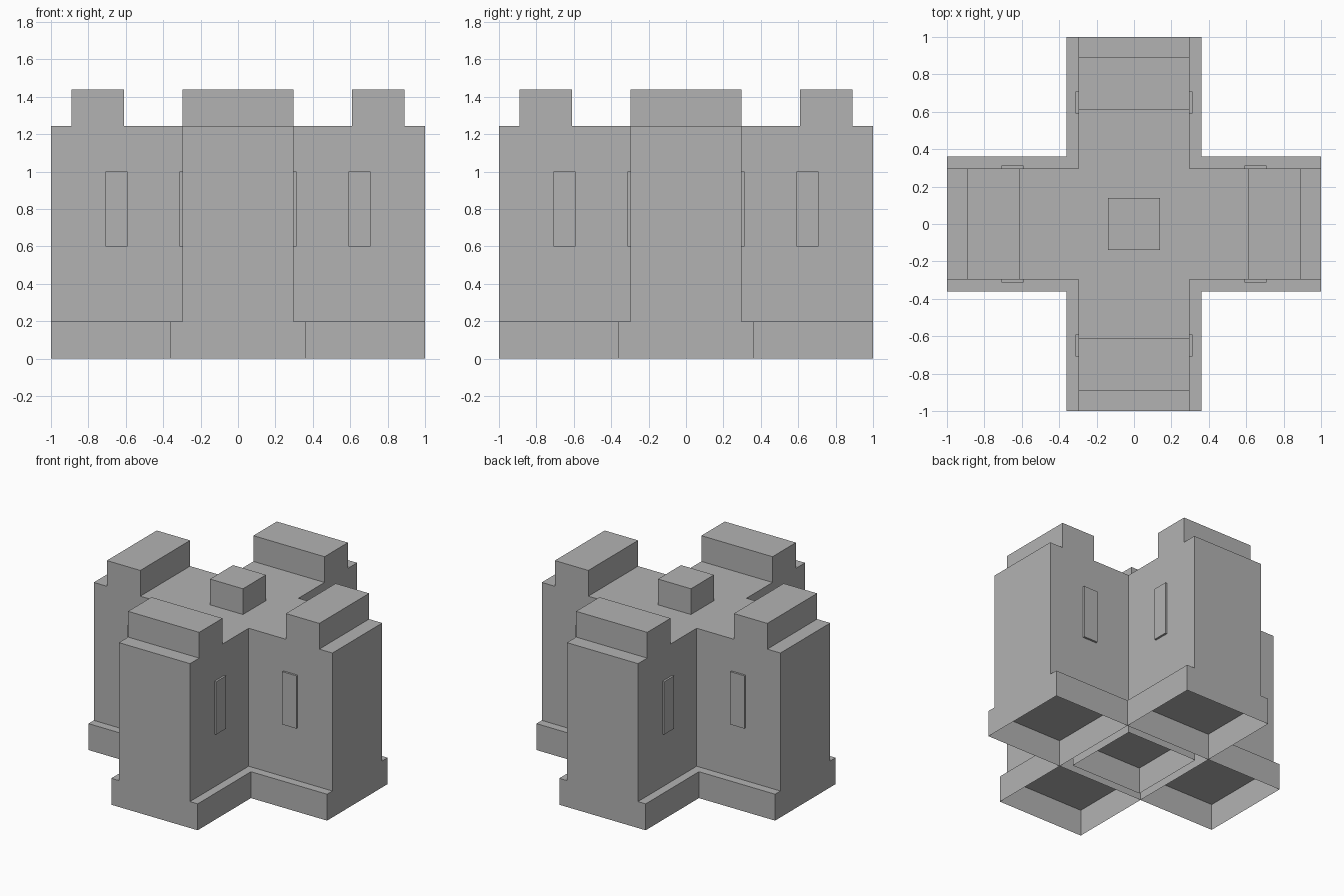
import bpy
import bmesh

if "Cube" in bpy.data.objects:
    bpy.data.objects.remove(bpy.data.objects["Cube"], do_unlink=True)

END = 1.0        # reach of each wing
WALL = 0.298     # half width of the walls
BASE = 0.362     # half width of the plinth
STEP = 0.2       # plinth top
ROOF = 1.245
TOP = 1.44

stone = bpy.data.materials.new("stone_grey")
stone.use_nodes = True
stone.diffuse_color = (0.45, 0.45, 0.45, 1)
stone.node_tree.nodes["Principled BSDF"].inputs["Base Color"].default_value = (0.45, 0.45, 0.45, 1)


def prism(name, outline, z0, z1, top=True, bottom=False):
    """Upright walls over a counter-clockwise outline, with optional caps."""
    bm = bmesh.new()
    low = [bm.verts.new((x, y, z0)) for x, y in outline]
    high = [bm.verts.new((x, y, z1)) for x, y in outline]
    n = len(outline)
    for i in range(n):
        j = (i + 1) % n
        bm.faces.new((low[i], low[j], high[j], high[i]))
    if top:
        bm.faces.new(high)
    if bottom:
        bm.faces.new(low[::-1])
    mesh = bpy.data.meshes.new(name)
    bm.to_mesh(mesh)
    bm.free()
    mesh.materials.append(stone)
    obj = bpy.data.objects.new(name, mesh)
    bpy.context.collection.objects.link(obj)
    return obj


def turn(points, quarter):
    for _ in range(quarter):
        points = [(-y, x) for x, y in points]
    return points


def cross(half):
    arm = [(END, -half), (END, half), (half, half)]
    return [p for q in range(4) for p in turn(arm, q)]


def rect(x0, x1, y0, y1):
    return [(x0, y0), (x1, y0), (x1, y1), (x0, y1)]


# Hollow plinth, open underneath, and the cross-shaped building above it
prism("plinth", cross(BASE), 0, STEP)
prism("building_walls", cross(WALL), STEP, ROOF)

# Dividing walls inside the plinth
prism("plinth_dividers", rect(-BASE, BASE, -BASE, BASE), 0, STEP, top=False)
prism("core_foundation", rect(-WALL, WALL, -WALL, WALL), 0, STEP, top=False)

# Block in the middle of the roof
prism("roof_block", rect(-0.138, 0.138, -0.138, 0.138), ROOF, TOP)

# Each wing has a parapet and a window panel on both sides
for q, wing in enumerate(("left", "back", "right", "front")):
    prism(wing + "_parapet", turn(rect(0.61, 0.89, -WALL, WALL), q), ROOF, TOP)
    for side, y0, y1 in (("a", -WALL - 0.015, -WALL), ("b", WALL, WALL + 0.015)):
        prism(f"{wing}_window_{side}", turn(rect(0.59, 0.708, y0, y1), q), 0.6, 1.0, bottom=True)
